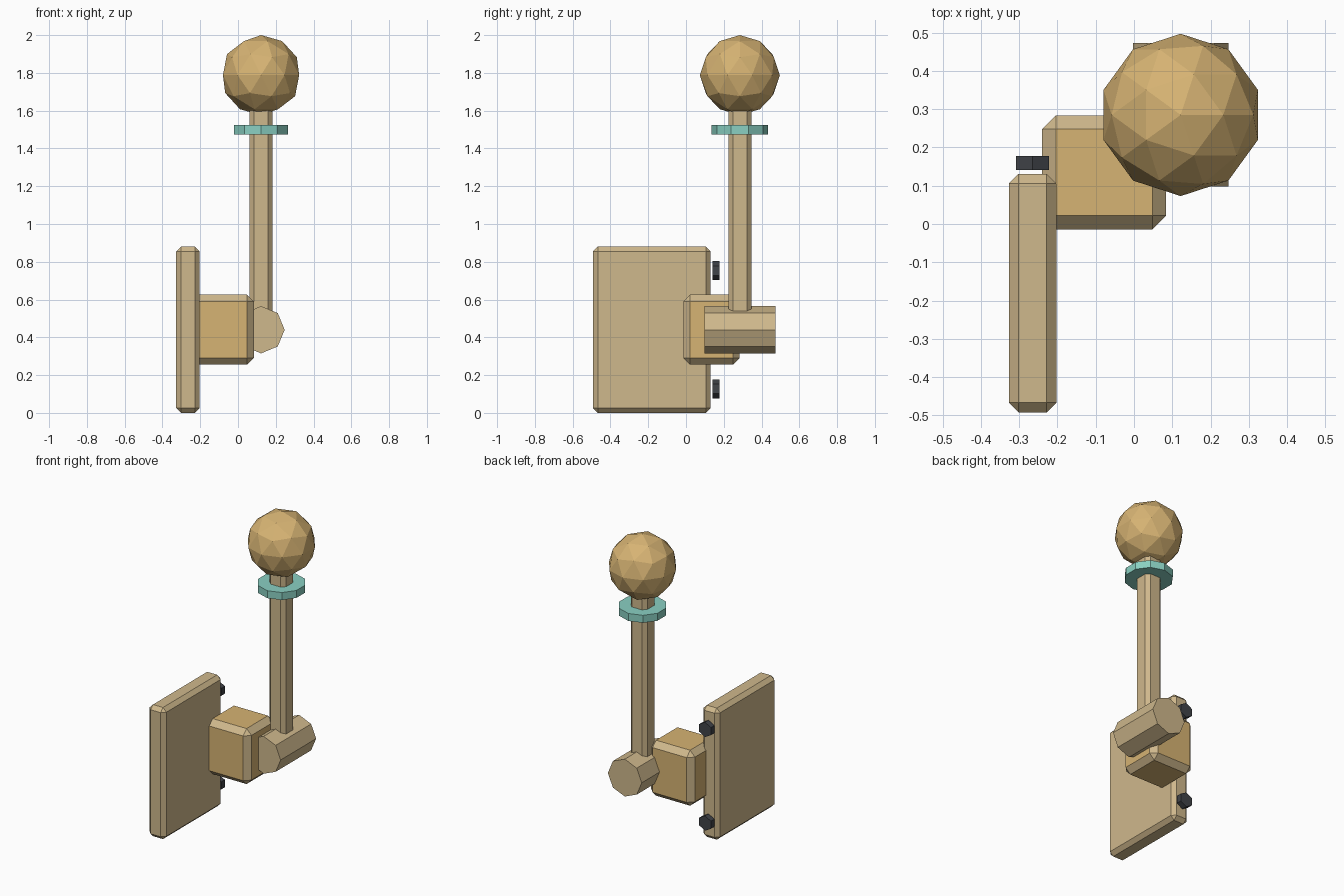
import bpy, bmesh
from mathutils import Matrix, Vector

cube = bpy.data.objects.get("Cube")
if cube:
    bpy.data.objects.remove(cube, do_unlink=True)


def material(name, r, g, b):
    # colours are given as 0-255 display values and stored linear
    lin = [((c / 255 + 0.055) / 1.055) ** 2.4 for c in (r, g, b)]
    m = bpy.data.materials.new(name)
    m.use_nodes = True
    m.diffuse_color = (*lin, 1)
    m.node_tree.nodes["Principled BSDF"].inputs["Base Color"].default_value = (*lin, 1)
    return m


tan = material("light tan wood", 207, 184, 140)
gold = material("golden wood", 214, 179, 115)
teal = material("teal paint", 138, 208, 194)
iron = material("dark iron", 64, 67, 72)


def finish(name, bm, *mats):
    mesh = bpy.data.meshes.new(name)
    bm.to_mesh(mesh)
    bm.free()
    for m in mats:
        mesh.materials.append(m)
    ob = bpy.data.objects.new(name, mesh)
    bpy.context.collection.objects.link(ob)
    return ob


def chamfered_box(name, low, high, chamfer, face_mat, edge_mat, edges=None):
    """Box with flat chamfers; the chamfer faces take edge_mat."""
    low, high = Vector(low), Vector(high)
    bm = bmesh.new()
    bmesh.ops.create_cube(bm, size=1, matrix=Matrix.Translation((low + high) / 2)
                          @ Matrix.Diagonal((*(high - low), 1)))
    bmesh.ops.bevel(bm, geom=bm.edges[:], offset=chamfer, segments=1,
                    profile=0.5, affect='EDGES')
    bm.normal_update()
    for f in bm.faces:
        f.material_index = 0 if max(abs(c) for c in f.normal) > 0.95 else 1
    return finish(name, bm, face_mat, edge_mat)


def prism(name, sides, radius, depth, centre, mat, along_y=False):
    bm = bmesh.new()
    turn = Matrix.Rotation(-1.5707963, 4, 'X') if along_y else Matrix()
    bmesh.ops.create_cone(bm, cap_ends=True, segments=sides, radius1=radius,
                          radius2=radius, depth=depth,
                          matrix=Matrix.Translation(centre) @ turn)
    return finish(name, bm, mat)


X, Y, MID = 0.122, 0.285, 0.44   # lever axis and pivot height

# Mounting plate and pivot block
chamfered_box("mounting_plate", (-0.327, -0.492, 0), (-0.203, 0.131, 0.88), 0.025, tan, tan)
chamfered_box("pivot_block", (-0.24, -0.014, 0.255), (0.084, 0.284, 0.626), 0.036, gold, tan)

# Pivot axle and lever arm
prism("pivot_axle", 8, 0.125, 0.375, (X, Y, MID), tan, along_y=True)
chamfered_box("lever_arm", (X - 0.061, Y - 0.061, MID), (X + 0.061, Y + 0.061, 1.68),
              0.024, tan, tan)

# Collar and faceted knob
prism("collar", 10, 0.15, 0.05, (X, Y, 1.5), teal)
bm = bmesh.new()
bmesh.ops.create_icosphere(bm, subdivisions=2, radius=0.212,
                           matrix=Matrix.Translation((X, Y, 1.788)))
finish("knob", bm, gold)

# Hex bolts behind the plate
for label, side in (("upper", 1), ("lower", -1)):
    prism(label + "_bolt", 6, 0.05, 0.037, (-0.265, 0.159, MID + side * 0.313),
          iron, along_y=True)
